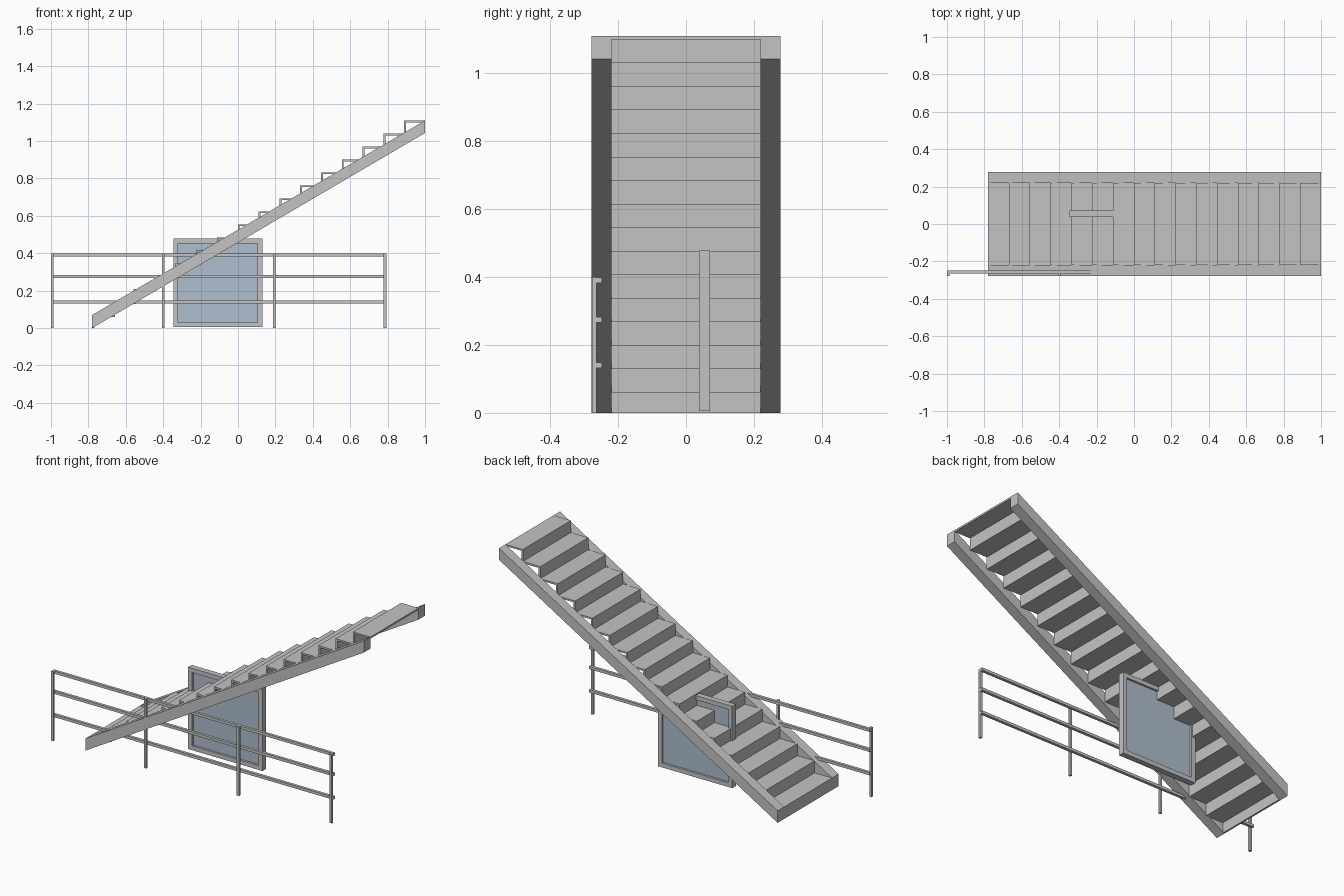
import bpy, bmesh

if "Cube" in bpy.data.objects:
    bpy.data.objects.remove(bpy.data.objects["Cube"])


def material(name, rgb):
    m = bpy.data.materials.new(name)
    m.diffuse_color = (*rgb, 1.0)
    m.use_nodes = True
    m.node_tree.nodes["Principled BSDF"].inputs["Base Color"].default_value = m.diffuse_color
    return m


GREY = material("light_grey", (0.55, 0.55, 0.55))
GLASS = material("pale_blue_glass", (0.43, 0.52, 0.62))


def prism(bm, profile, y0, y1):
    """Extrude an (x, z) profile from y0 to y1."""
    a = [bm.verts.new((x, y0, z)) for x, z in profile]
    b = [bm.verts.new((x, y1, z)) for x, z in profile]
    n = len(profile)
    bm.faces.new(a)
    bm.faces.new(b[::-1])
    for i in range(n):
        j = (i + 1) % n
        bm.faces.new((a[j], a[i], b[i], b[j]))


def box(bm, x0, x1, y0, y1, z0, z1):
    prism(bm, [(x0, z0), (x1, z0), (x1, z1), (x0, z1)], y0, y1)


def finish(bm, name, mat):
    bmesh.ops.recalc_face_normals(bm, faces=bm.faces[:])
    mesh = bpy.data.meshes.new(name)
    bm.to_mesh(mesh)
    bm.free()
    mesh.materials.append(mat)
    ob = bpy.data.objects.new(name, mesh)
    bpy.context.collection.objects.link(ob)
    return ob


# Stair dimensions
STEPS = 16
X0, X1, TOP = -0.78, 1.0, 1.11
RUN, RISE = (X1 - X0) / STEPS, TOP / STEPS
HALF, INNER = 0.278, 0.219
PLATE = 0.01

# Sloping side beams with upright ends
for side, name in ((-1, "front_stringer"), (1, "back_stringer")):
    bm = bmesh.new()
    prism(bm, [(X0, 0), (X1, 1.043), (X1, TOP), (X0, 0.07)],
          side * INNER, side * HALF)
    finish(bm, name, GREY)

# Thin treads and risers
treads, risers = bmesh.new(), bmesh.new()
for i in range(STEPS):
    x, z = X0 + i * RUN, i * RISE
    box(treads, x, min(x + RUN + PLATE, X1), -INNER, INNER,
        z + RISE - PLATE, z + RISE)
    box(risers, x, x + PLATE, -INNER, INNER, z, z + RISE - PLATE)
finish(treads, "stair_treads", GREY)
finish(risers, "stair_risers", GREY)

# Railing posts
bm = bmesh.new()
for i in range(4):
    x = -0.993 + i * 0.593
    box(bm, x - 0.007, x + 0.007, -0.2775, -0.264, 0, 0.4)
finish(bm, "railing_posts", GREY)

# Horizontal rails behind the posts
bm = bmesh.new()
for z in (0.14, 0.275, 0.391):
    box(bm, -1.0, 0.793, -0.264, -0.248, z - 0.008, z + 0.008)
finish(bm, "railing_bars", GREY)

# Window frame
WX0, WX1, WZ0, WZ1 = -0.345, 0.13, 0.005, 0.478
B = 0.025
bm = bmesh.new()
for x in (WX0, WX1 - B):
    box(bm, x, x + B, 0.038, 0.071, WZ0, WZ1)
for z in (WZ0, WZ1 - B):
    box(bm, WX0 + B, WX1 - B, 0.038, 0.071, z, z + B)
finish(bm, "window_frame", GREY)

# Window glass
bm = bmesh.new()
box(bm, WX0 + B, WX1 - B, 0.05, 0.059, WZ0 + B, WZ1 - B)
finish(bm, "window_glass", GLASS)
